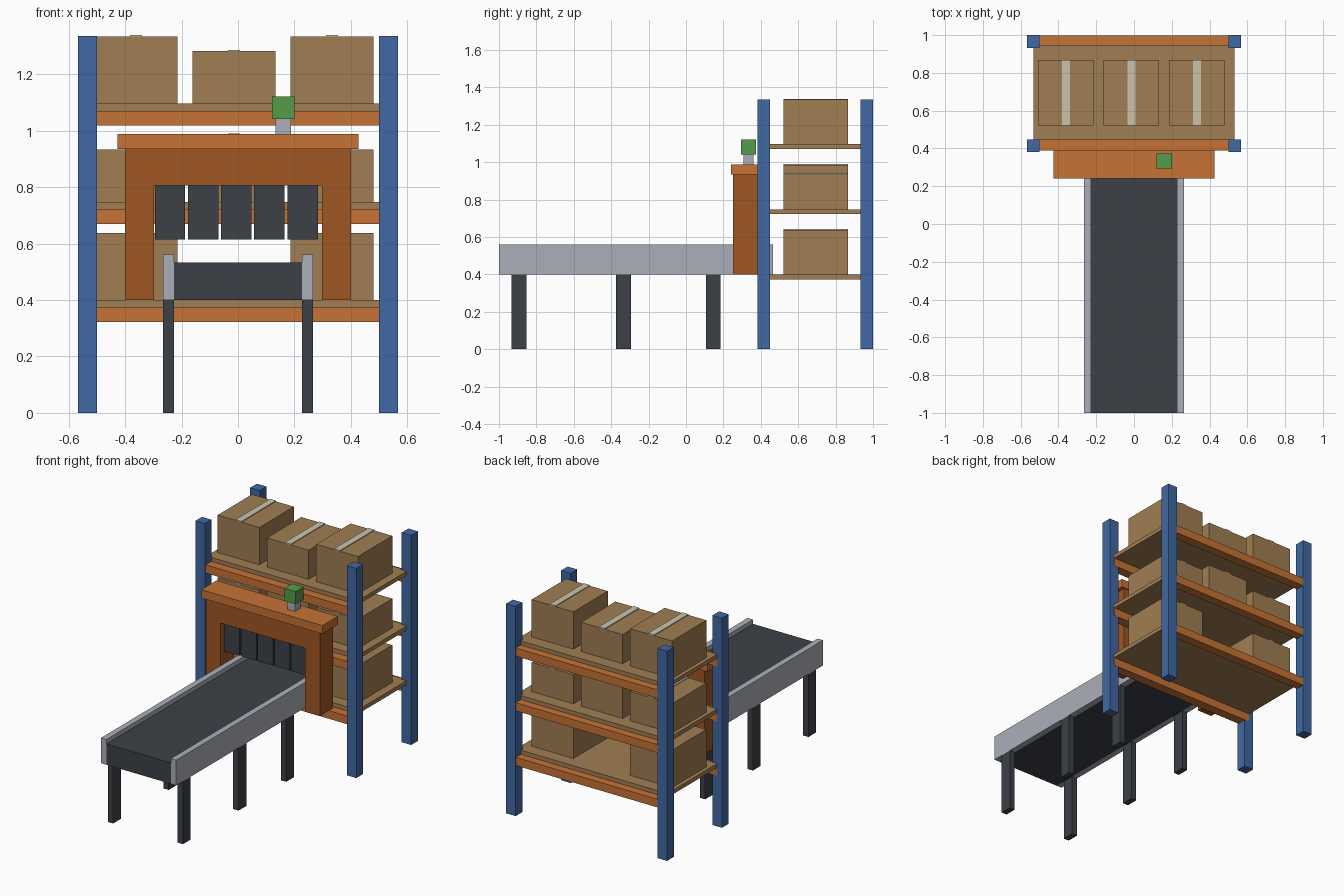
import bpy, bmesh

if "Cube" in bpy.data.objects:
    bpy.data.objects.remove(bpy.data.objects["Cube"])


def material(name, r, g, b):
    """Flat colour given as sRGB 0-255, stored linear."""
    def lin(c):
        c /= 255
        return c / 12.92 if c <= 0.04045 else ((c + 0.055) / 1.055) ** 2.4
    m = bpy.data.materials.new(name)
    m.diffuse_color = (lin(r), lin(g), lin(b), 1)
    m.use_nodes = True
    m.node_tree.nodes["Principled BSDF"].inputs["Base Color"].default_value = m.diffuse_color
    return m


BLUE = material("blue_steel", 64, 104, 163)
ORANGE = material("orange_paint", 198, 114, 53)
RUST = material("dark_orange_paint", 160, 86, 34)
CARD = material("cardboard", 161, 126, 83)
TAPE = material("packing_tape", 202, 196, 174)
DARK = material("dark_rubber", 60, 65, 71)
GREY = material("grey_metal", 171, 175, 185)
GREEN = material("green_lamp", 86, 156, 74)


def box(name, x, y, z, mat):
    """Box spanning the (min, max) pairs x, y and z."""
    bm = bmesh.new()
    bmesh.ops.create_cube(bm, size=1)
    for v in bm.verts:
        v.co = [(a + b) / 2 + c * (b - a) for c, (a, b) in zip(v.co, (x, y, z))]
    me = bpy.data.meshes.new(name)
    bm.to_mesh(me)
    bm.free()
    me.materials.append(mat)
    ob = bpy.data.objects.new(name, me)
    bpy.context.collection.objects.link(ob)
    return ob


def pair(name, x, y, z, mat):
    """Box and its mirror image across x = 0."""
    box(name + "_right", x, y, z, mat)
    box(name + "_left", (-x[1], -x[0]), y, z, mat)


# Rack posts
pair("front_post", (0.5, 0.567), (0.381, 0.448), (0, 1.335), BLUE)
pair("back_post", (0.5, 0.567), (0.933, 1.0), (0, 1.335), BLUE)

# Shelves, their beams and the cartons (None = empty space)
LOW, TALL = 0.186, 0.238
rows = [(0.400, (TALL, None, TALL)),
        (0.748, (LOW, TALL, LOW)),
        (1.096, (TALL, LOW, TALL))]
for r, (z, heights) in enumerate(rows, 1):
    box(f"shelf_{r}", (-0.533, 0.533), (0.445, 0.948), (z - 0.026, z), CARD)
    beam_z = (z - 0.078, z - 0.026)
    box(f"front_beam_{r}", (-0.533, 0.533), (0.388, 0.449), beam_z, ORANGE)
    box(f"back_beam_{r}", (-0.533, 0.533), (0.94, 0.999), beam_z, ORANGE)
    for c, h in enumerate(heights):
        if h is None:
            continue
        cx, top = -0.361 + 0.347 * c, z + h
        box(f"carton_{r}_{c + 1}", (cx - 0.147, cx + 0.147), (0.521, 0.867), (z, top), CARD)
        box(f"tape_{r}_{c + 1}", (cx - 0.021, cx + 0.021), (0.521, 0.867),
            (top, top + 0.005), TAPE)

# Conveyor
box("belt", (-0.227, 0.227), (-1, 0.465), (0.40, 0.533), DARK)
pair("side_rail", (0.227, 0.265), (-1, 0.465), (0.40, 0.561), GREY)
for i, y in enumerate((-0.893, -0.334, 0.146), 1):
    pair(f"conveyor_leg_{i}", (0.227, 0.265), (y - 0.039, y + 0.039), (0, 0.40), DARK)

# Portal over the belt
pair("portal_wall", (0.297, 0.401), (0.25, 0.384), (0.40, 0.935), RUST)
box("portal_lintel", (-0.297, 0.297), (0.25, 0.384), (0.806, 0.935), RUST)
box("portal_roof", (-0.427, 0.427), (0.24, 0.394), (0.935, 0.988), ORANGE)

# Curtain strips in the portal opening
for i in range(5):
    x = -0.241 + 0.1175 * i
    box(f"curtain_strip_{i + 1}", (x - 0.054, x + 0.054), (0.283, 0.297), (0.615, 0.806), DARK)

# Signal lamp
box("lamp_stem", (0.133, 0.187), (0.307, 0.361), (0.988, 1.042), GREY)
box("lamp", (0.12, 0.20), (0.294, 0.374), (1.042, 1.122), GREEN)
